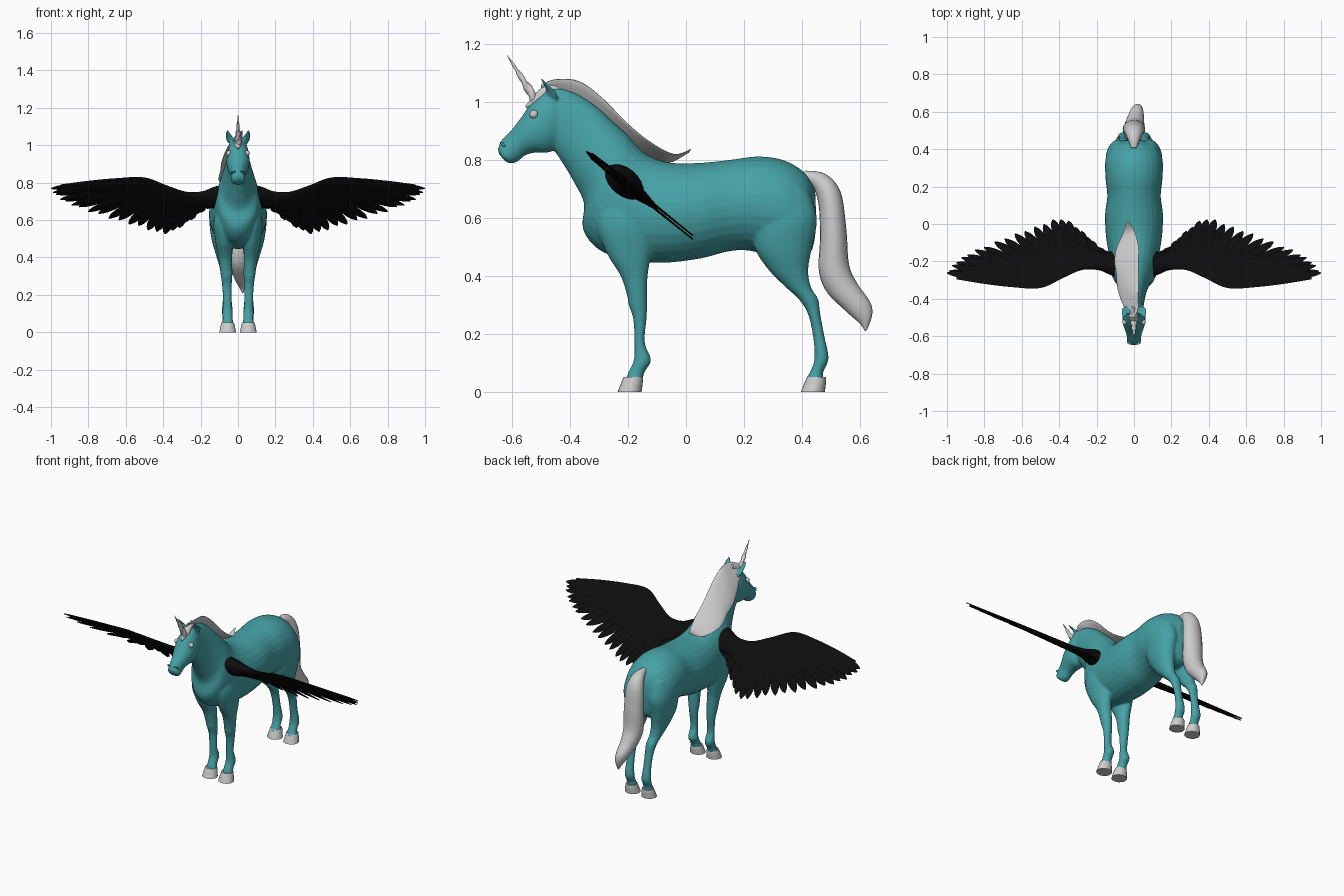
import bpy, bmesh, math
from mathutils import Vector


def material(name, rgb):
    m = bpy.data.materials.new(name)
    m.diffuse_color = (*rgb, 1)
    return m


TEAL = material("teal_coat", (0.06, 0.36, 0.38))
BLACK = material("black_feather", (0.004, 0.004, 0.004))


def spline(rows, k):
    """Catmull-Rom interpolation of equal-length tuples."""
    out = []
    for i in range(len(rows) - 1):
        p = [rows[max(0, min(len(rows) - 1, i + j))] for j in (-1, 0, 1, 2)]
        for s in range(k):
            t = s / k
            out.append([0.5 * (2*b + (c-a)*t + (2*a-5*b+4*c-d)*t*t + (3*b-a-3*c+d)*t**3)
                        for a, b, c, d in zip(*p)])
    return out + [list(rows[-1])]


def loft(bm, rows, side=(1, 0, 0), mirror=False, n=20, k=5):
    """Skin of ellipses; row = point A, opposite point B, half width along side."""
    for sx in ((1, -1) if mirror else (1,)):
        rings = []
        for ax, ay, az, bx, by, bz, w in spline(rows, k):
            a, b = Vector((sx*ax, ay, az)), Vector((sx*bx, by, bz))
            s = Vector(side) * max(w, 0.001)
            rings.append([bm.verts.new((a+b)/2 + (a-b)/2*math.cos(q) + s*math.sin(q))
                          for q in (2*math.pi*i/n for i in range(n))])
        for r, t in zip(rings, rings[1:]):
            for i in range(n):
                j = (i + 1) % n
                bm.faces.new((r[i], r[j], t[j], t[i]))
        bm.faces.new(rings[0])
        bm.faces.new(rings[-1])


def finish(name, bm, mat=None):
    bmesh.ops.recalc_face_normals(bm, faces=bm.faces)
    me = bpy.data.meshes.new(name)
    bm.to_mesh(me)
    bm.free()
    ob = bpy.data.objects.new(name, me)
    bpy.context.collection.objects.link(ob)
    if mat:
        me.materials.append(mat)
    bpy.ops.object.select_all(action='DESELECT')
    ob.select_set(True)
    bpy.context.view_layer.objects.active = ob
    bpy.ops.object.shade_smooth_by_angle(angle=math.radians(50))
    return ob


def profile(rows):    # y/z of top, y/z of bottom, half width, on the centre plane
    return [(0, a, b, 0, c, d, w) for a, b, c, d, w in rows]


def limb(rows):       # z, front y, back y, x, half width
    return [(x, f, z, x, b, z, w) for z, f, b, x, w in rows]


# Body: torso, neck, head, ears and legs fused into one skin
bm = bmesh.new()
loft(bm, profile([
    (.445, .70, .45, .58, .04), (.41, .755, .43, .48, .115), (.34, .798, .36, .45, .152),
    (.25, .812, .23, .485, .152), (.15, .80, .15, .485, .143), (.05, .79, .05, .46, .155),
    (-.05, .79, -.08, .445, .15), (-.12, .81, -.2, .455, .135), (-.16, .84, -.3, .49, .125),
    (-.2, .885, -.355, .56, .112), (-.25, .93, -.352, .65, .092), (-.31, .985, -.385, .72, .072),
    (-.38, 1.03, -.42, .78, .058), (-.44, 1.05, -.46, .84, .05)]), n=28)
loft(bm, profile([
    (-.43, 1.045, -.42, .88, .04), (-.475, 1.045, -.44, .845, .057), (-.53, 1.0, -.475, .825, .062),
    (-.57, .945, -.52, .825, .056), (-.605, .9, -.555, .815, .043), (-.635, .87, -.58, .795, .038),
    (-.648, .84, -.605, .787, .036), (-.645, .82, -.625, .797, .022)]))
loft(bm, [(.025, -.48, 1.02, .05, -.44, 1.01, .012), (.032, -.485, 1.045, .06, -.45, 1.035, .015),
          (.045, -.495, 1.065, .063, -.475, 1.06, .011), (.057, -.505, 1.088, .06, -.5, 1.086, .003)],
     mirror=True)
loft(bm, limb([
    (.68, -.29, -.15, .075, .04), (.58, -.31, -.12, .08, .052), (.48, -.275, -.12, .075, .045),
    (.40, -.226, -.132, .068, .037), (.33, -.203, -.133, .063, .033), (.30, -.198, -.133, .061, .031),
    (.25, -.182, -.136, .059, .026), (.17, -.178, -.142, .057, .023), (.11, -.18, -.12, .056, .028),
    (.07, -.198, -.142, .055, .027), (.04, -.21, -.15, .055, .034)]), mirror=True)
loft(bm, limb([
    (.70, .26, .42, .08, .05), (.60, .23, .452, .082, .07), (.50, .235, .435, .082, .06),
    (.42, .285, .422, .075, .045), (.36, .345, .432, .068, .034), (.32, .388, .456, .063, .031),
    (.27, .42, .463, .06, .027), (.19, .438, .478, .058, .024), (.115, .443, .492, .057, .029),
    (.07, .428, .474, .056, .027), (.04, .41, .474, .055, .034)]), mirror=True)
body = finish("body", bm, TEAL)
rm = body.modifiers.new("fuse", 'REMESH')
rm.mode, rm.voxel_size, rm.use_smooth_shade = 'VOXEL', 0.006, True
sm = body.modifiers.new("blend", 'SMOOTH')
sm.factor, sm.iterations = 0.5, 6

# Nostrils
bm = bmesh.new()
loft(bm, [(.014, -.641, .862, .02, -.632, .85, .004), (.022, -.644, .862, .027, -.63, .845, .01),
          (.034, -.628, .858, .034, -.622, .847, .004)], mirror=True, n=10)
finish("nostrils", bm, TEAL)

# Eyes
bm = bmesh.new()
for s in (-1, 1):
    ball = bmesh.ops.create_uvsphere(bm, u_segments=16, v_segments=10, radius=.015)
    bmesh.ops.translate(bm, verts=ball["verts"], vec=(s*.048, -.525, .957))
finish("eyes", bm)

# Hooves
bm = bmesh.new()
for dy in (0, .632):
    loft(bm, limb([(.052, -.214+dy, -.15+dy, .055, .034), (.035, -.222+dy, -.149+dy, .055, .038),
                   (0, -.236+dy, -.153+dy, .055, .045)]), mirror=True)
finish("hooves", bm)

# Spiral horn: twisted two-lobed cone
bm = bmesh.new()
base, tip = Vector((0, -.505, .985)), Vector((0, -.616, 1.16))
axis = (tip - base).normalized()
u = Vector((1, 0, 0))
v = axis.cross(u)
rings, N, M = [], 16, 50
for i in range(M + 1):
    t = i / M
    ring = []
    for j in range(N):
        q = 2*math.pi*j/N
        r = (.019*(1-t) + .001) * (1 + .16*math.cos(2*q - 26*t))
        ring.append(bm.verts.new(base.lerp(tip, t) + (u*math.cos(q) + v*math.sin(q))*r))
    rings.append(ring)
for r, s in zip(rings, rings[1:]):
    for j in range(N):
        bm.faces.new((r[j], r[(j+1) % N], s[(j+1) % N], s[j]))
bm.faces.new(rings[0])
bm.faces.new(rings[-1])
finish("horn", bm)

# Mane falling to one side, with a forelock
bm = bmesh.new()
loft(bm, [(0, -.5, 1.06, -.02, -.5, 1.03, .01), (.02, -.45, 1.078, -.06, -.42, .97, .02),
          (.02, -.37, 1.072, -.085, -.34, .90, .024), (.02, -.29, 1.015, -.09, -.27, .86, .026),
          (.02, -.2, .925, -.1, -.2, .82, .026), (.02, -.12, .86, -.09, -.13, .80, .024),
          (0, -.04, .82, -.06, -.06, .79, .016), (-.03, .017, .838, -.04, .01, .825, .003)],
     side=(.9, 0, .3))
loft(bm, profile([(-.45, 1.07, -.43, 1.04, .012), (-.5, 1.047, -.48, 1.015, .022),
                  (-.535, 1.01, -.51, .985, .018), (-.555, .985, -.55, .978, .002)]))
finish("mane", bm)

# Tail: y/z of front edge and back edge, half width, sideways drift
bm = bmesh.new()
loft(bm, [(x, fy, fz, x, by, bz, w) for fy, fz, by, bz, w, x in (
    (.40, .735, .41, .763, .015, 0), (.44, .70, .48, .752, .035, 0), (.458, .64, .533, .69, .052, 0),
    (.462, .53, .553, .56, .06, 0), (.458, .42, .562, .44, .058, 0), (.485, .345, .59, .375, .05, .005),
    (.555, .275, .635, .31, .036, .015), (.60, .235, .642, .265, .02, .022),
    (.618, .208, .625, .215, .003, .026))])
finish("tail", bm)

# Wings: tilted plane; every (x, z) of the front view gets its y from the tilt
NORMAL = (0, .628, .778)


def on_wing(x, z, lift=0):
    return (x, -.345 + (.83 - z)*1.24 + lift*.628, z + lift*.778)


bm = bmesh.new()
loft(bm, [(*on_wing(x, a), *on_wing(x, b), w) for x, a, b, w in (
    (.07, .78, .68, .05), (.13, .765, .675, .045), (.19, .748, .67, .03), (.28, .75, .64, .02),
    (.38, .785, .63, .017), (.5, .828, .65, .014), (.65, .824, .69, .011),
    (.8, .81, .73, .008), (.95, .79, .76, .004))], side=NORMAL, mirror=True)
COUNT = 25
tips = spline([(1.0, .765), (.95, .715), (.85, .667), (.69, .613), (.53, .567), (.39, .53),
               (.28, .585), (.2, .645), (.15, .67)], 3)
roots = spline([(.52, .81), (.5, .8), (.47, .79), (.43, .775), (.38, .76), (.32, .745),
                (.26, .735), (.2, .725), (.15, .72)], 3)
for i in range(COUNT):
    (rx, rz), (tx, tz) = roots[i], tips[i]
    lift = .005 * (-1)**i
    root, end = Vector(on_wing(rx, rz, lift)), Vector(on_wing(tx, tz, lift))
    across = Vector(NORMAL).cross(end - root).normalized()
    rows = []
    for t, w in ((0, .016), (.4, .026), (.75, .027), (.92, .018), (1, .003)):
        c = root.lerp(end, t)
        rows.append((*(c + across*w), *(c - across*w), .006*(1 - .6*t)))
    loft(bm, rows, side=NORMAL, mirror=True, n=8, k=3)
finish("wings", bm, BLACK)
